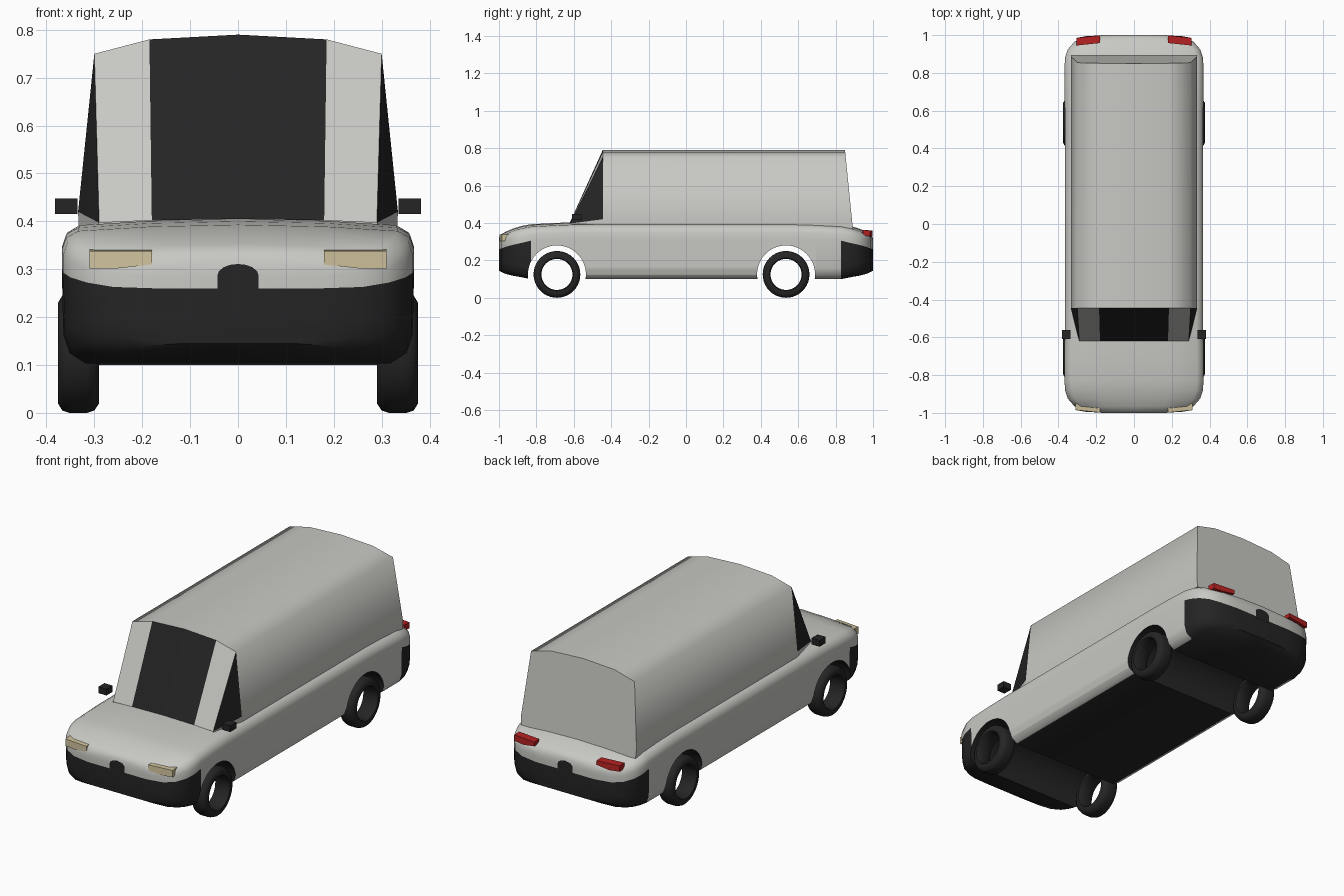
import bpy, bmesh, math
from mathutils import Vector

cube = bpy.data.objects.get("Cube")
if cube:
    bpy.data.objects.remove(cube, do_unlink=True)


def material(name, rgb):
    m = bpy.data.materials.new(name)
    m.use_nodes = True
    m.diffuse_color = (*rgb, 1)
    m.node_tree.nodes["Principled BSDF"].inputs["Base Color"].default_value = (*rgb, 1)
    return m


PAINT = material("pale_grey_paint", (0.58, 0.58, 0.55))
DARK = material("black_trim", (0.018, 0.018, 0.018))
CREAM = material("cream_lens", (0.6, 0.52, 0.32))
RED = material("red_lens", (0.45, 0.015, 0.015))


def finish(bm, name, mats, angle=None):
    bmesh.ops.recalc_face_normals(bm, faces=bm.faces)
    mesh = bpy.data.meshes.new(name)
    bm.to_mesh(mesh)
    bm.free()
    for m in mats:
        mesh.materials.append(m)
    obj = bpy.data.objects.new(name, mesh)
    bpy.context.collection.objects.link(obj)
    if angle:
        mesh.shade_smooth()
        mesh.set_sharp_from_angle(angle=math.radians(angle))
    return obj


def prism(name, outline, offset, mat):
    """Extrude a closed outline of 3D points along an offset."""
    bm = bmesh.new()
    a = [bm.verts.new(p) for p in outline]
    b = [bm.verts.new(Vector(p) + Vector(offset)) for p in outline]
    bm.faces.new(a)
    bm.faces.new(b)
    for i in range(len(a)):
        j = (i + 1) % len(a)
        bm.faces.new((a[i], a[j], b[j], b[i]))
    return finish(bm, name, [mat])


def ring(bm, half):
    """Mirror a bottom-to-top half section; the centre points are shared."""
    right = [bm.verts.new(p) for p in half]
    left = [v if v.co.x == 0 else bm.verts.new((-v.co.x, v.co.y, v.co.z)) for v in right]
    return right, left


def quad(bm, verts, index):
    verts = list(dict.fromkeys(verts))
    if len(verts) > 2:
        bm.faces.new(verts).material_index = index


# Lower body: sections lofted from bumper to bumper
# distance from the end, half width, underside, shoulder, bumper line
ENDS = [(0, .17, .145, .31, .26), (.012, .26, .138, .33, .263),
        (.035, .315, .128, .343, .272), (.075, .35, .118, .36, .283),
        (.12, .365, .11, .374, .293), (.17, .368, .1, .383, .305),
        (.3, .368, .1, .39, .31), (.42, .366, .1, .395, .31)]
BUMPER_ROW, BUMPER_STATIONS = 4, 5


def section(y, w, b, t, line):
    h = t - line
    return [(0, y, b), (w - .05, y, b), (w - .015, y, b + .022), (w - .003, y, b + .06),
            (w, y, line), (w, y, line + h * .45), (w - .009, y, line + h * .78),
            (w - .035, y, t - .003), (w * .5, y, t + .006), (0, y, t + .01)]


stations = [(d - 1, *rest) for d, *rest in ENDS]
stations += [(1 - d, *rest) for d, *rest in reversed(ENDS)]
bm = bmesh.new()
rings = [ring(bm, section(*s)) for s in stations]
rows = len(rings[0][0]) - 1
for k in range(len(rings) - 1):
    at_end = k < BUMPER_STATIONS or k >= len(rings) - 1 - BUMPER_STATIONS
    for i in range(rows):
        dark = i == 0 or (at_end and i < BUMPER_ROW)
        for side in (0, 1):
            p, q = rings[k][side], rings[k + 1][side]
            quad(bm, (p[i], p[i + 1], q[i + 1], q[i]), int(dark))
for right, left in (rings[0], rings[-1]):
    for i in range(rows):
        quad(bm, (right[i], right[i + 1], left[i + 1], left[i]), int(i < BUMPER_ROW))
body = finish(bm, "lower_body", [PAINT, DARK])

# Wheel tunnels cut across the body
AXLES = {"front": -.69, "rear": .535}
AXLE_Z, ARCH = .125, .155
for y in AXLES.values():
    outline = []
    for i in range(48):
        a = math.tau * i / 48
        outline.append((-.5, y + ARCH * math.cos(a), AXLE_Z + ARCH * math.sin(a)))
    cutter = prism("arch_cutter", outline, (1, 0, 0), DARK)
    cutter.hide_render = True
    mod = body.modifiers.new("arch", "BOOLEAN")
    mod.operation, mod.solver, mod.object = "DIFFERENCE", "EXACT", cutter
    bpy.context.view_layer.objects.active = body
    bpy.ops.object.modifier_apply(modifier=mod.name)
    bpy.data.objects.remove(cutter, do_unlink=True)
for f in body.data.polygons:
    for y in AXLES.values():
        verts = [body.data.vertices[v].co for v in f.vertices]
        if all(abs(math.hypot(v.y - y, v.z - AXLE_Z) - ARCH) < .002 for v in verts):
            f.material_index = 1
body.data.shade_smooth()
body.data.set_sharp_from_angle(angle=math.radians(45))

# Cabin: windscreen, side windows, roof and tail panel
SHELL = [(.332, .37), (.334, .42), (.3, .75), (.185, .78), (0, .79)]
bm = bmesh.new()
fr = ring(bm, [(x, -.445, z) for x, z in SHELL])
re = ring(bm, [(x, .85 + .04 * (.79 - z) / .4, z) for x, z in SHELL])
sill = ring(bm, [(.29, -.62, .37), (.29, -.62, .397), (.18, -.62, .402), (0, -.62, .405)])
for s in (0, 1):
    f, r, w = fr[s], re[s], sill[s]
    for i in range(len(SHELL) - 1):
        quad(bm, (f[i], f[i + 1], r[i + 1], r[i]), 0)
    quad(bm, (w[3], w[2], f[3], f[4]), 1)
    quad(bm, (w[2], w[1], f[2], f[3]), 0)
    quad(bm, (w[1], f[1], f[2]), 1)
    quad(bm, (w[0], f[0], f[1], w[1]), 0)
for i in range(len(SHELL) - 1):
    quad(bm, (re[0][i], re[0][i + 1], re[1][i + 1], re[1][i]), 0)
for f in bm.faces:
    f.smooth = True
for e in bm.edges:
    ys = [v.co.y for v in e.verts]
    e.smooth = not (max(ys) < -.44 or min(ys) > .84)
finish(bm, "cabin", [PAINT, DARK])

# Tyres: open rings with rounded shoulders
TYRE = [(.29, .088), (.29, .105), (.3, .12), (.315, .125), (.352, .125),
        (.367, .12), (.376, .105), (.376, .088), (.37, .083), (.296, .083)]
SEG = 40
for end, y in AXLES.items():
    for name, s in (("left", 1), ("right", -1)):
        bm = bmesh.new()
        loops = []
        for k in range(SEG):
            a = math.tau * k / SEG
            loops.append([bm.verts.new((s * x, y + r * math.cos(a), AXLE_Z + r * math.sin(a)))
                          for x, r in TYRE])
        for k in range(SEG):
            p, q = loops[k], loops[(k + 1) % SEG]
            for i in range(len(TYRE)):
                j = (i + 1) % len(TYRE)
                quad(bm, (p[i], p[j], q[j], q[i]), 0)
        finish(bm, f"{end}_{name}_wheel", [DARK], 50)

# Lamps and mirrors
for name, s in (("left", 1), ("right", -1)):
    front = [(s * .18, -.998, .31), (s * .25, -.995, .302), (s * .31, -.985, .302),
             (s * .31, -.985, .338), (s * .18, -.998, .338)]
    prism(f"{name}_headlamp", front, (0, .05, .004), CREAM)
    back = [(s * .18, .998, .338), (s * .25, .995, .328), (s * .305, .985, .33),
            (s * .305, .985, .36), (s * .18, .998, .36)]
    prism(f"{name}_tail_lamp", back, (0, -.04, .002), RED)
    mirror = [(s * .335, -.61, .415), (s * .382, -.61, .415),
              (s * .382, -.61, .448), (s * .335, -.61, .448)]
    prism(f"{name}_mirror", mirror, (0, .05, 0), DARK)

# Rounded tabs rising from the middle of each bumper
for name, s in (("front", -1), ("rear", 1)):
    tab = [(.043, s * 1.001, .25), (-.043, s * 1.001, .25)]
    for i in range(9):
        a = math.pi * (1 - i / 8)
        tab.append((.043 * math.cos(a), s * 1.001, .287 + .024 * math.sin(a)))
    prism(f"{name}_bumper_tab", tab, (0, -s * .04, 0), DARK)
